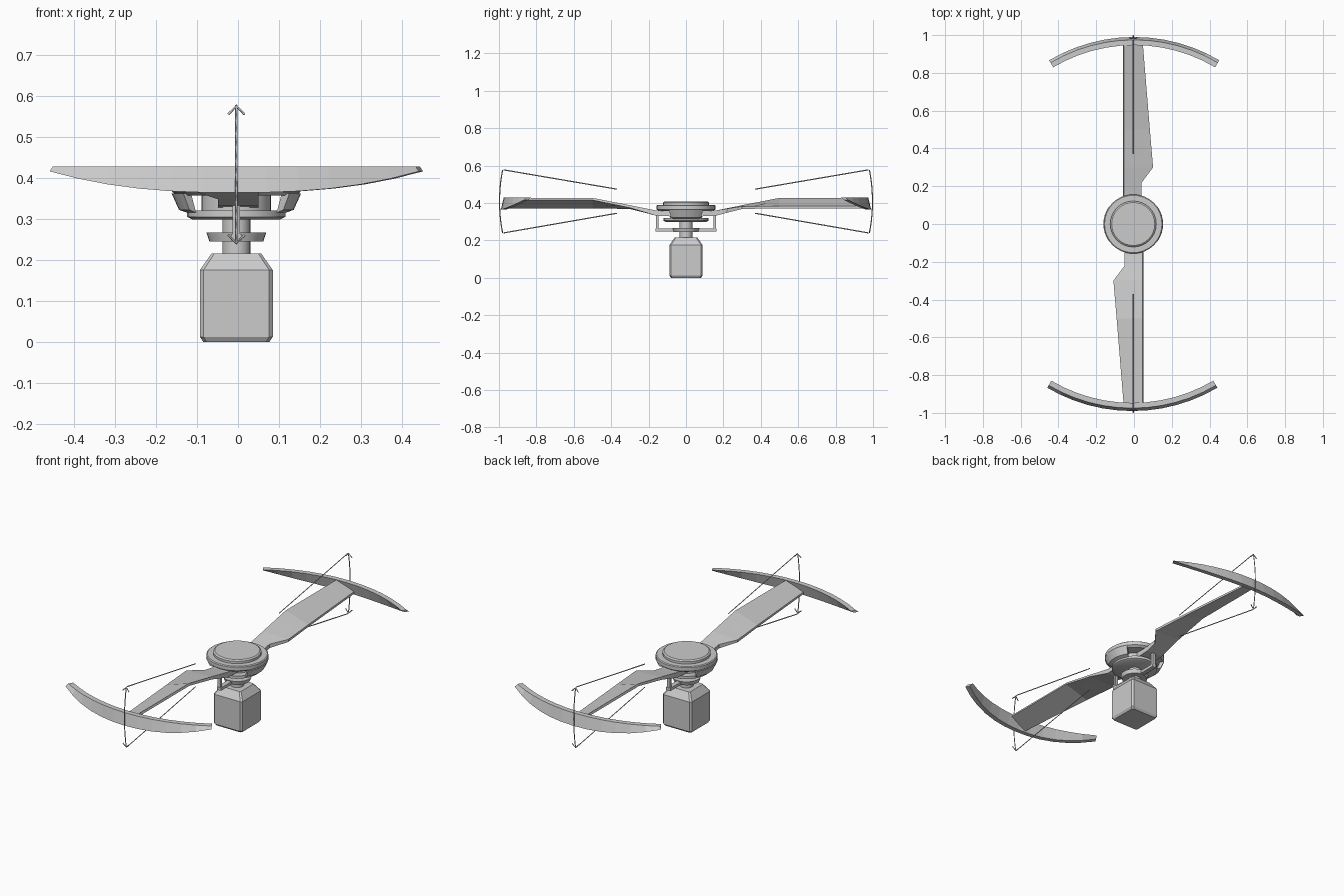
import bpy, bmesh, math
from mathutils import Matrix, Vector

if "Cube" in bpy.data.objects:
    bpy.data.objects.remove(bpy.data.objects["Cube"])

CX = -0.004  # rotor axis
grey = bpy.data.materials.new("light_grey")
grey.diffuse_color = (0.6, 0.6, 0.6, 1)
grey.use_nodes = True
grey.node_tree.nodes["Principled BSDF"].inputs["Base Color"].default_value = grey.diffuse_color


def finish(name, bm, smooth=False):
    bmesh.ops.remove_doubles(bm, verts=bm.verts, dist=1e-5)
    bmesh.ops.recalc_face_normals(bm, faces=bm.faces)
    me = bpy.data.meshes.new(name)
    bm.to_mesh(me)
    bm.free()
    me.materials.append(grey)
    ob = bpy.data.objects.new(name, me)
    bpy.context.collection.objects.link(ob)
    if smooth:
        bpy.ops.object.select_all(action='DESELECT')
        ob.select_set(True)
        bpy.context.view_layer.objects.active = ob
        bpy.ops.object.shade_smooth_by_angle(angle=math.radians(30))
    return ob


def loft(name, rings):
    """Closed tube through equal rings, with capped ends."""
    bm = bmesh.new()
    vs = [[bm.verts.new(p) for p in r] for r in rings]
    n = len(vs[0])
    for a, b in zip(vs, vs[1:]):
        for i in range(n):
            bm.faces.new((a[i], a[(i + 1) % n], b[(i + 1) % n], b[i]))
    bm.faces.new(vs[0])
    bm.faces.new(vs[-1])
    return finish(name, bm)


def lathe(name, profile, n=32, mid=0.0, sweep=2 * math.pi):
    """Rings of a radius/height profile; a part sweep makes a segment."""
    if sweep < 6:
        steps = 8
        ang = [mid - sweep / 2 + sweep * i / steps for i in range(steps + 1)]
        return loft(name, [[(CX + r * math.cos(a), r * math.sin(a), z) for r, z in profile] for a in ang])
    bm = bmesh.new()
    rings = [[bm.verts.new((CX + r * math.cos(i * sweep / n), r * math.sin(i * sweep / n), z))
              for i in range(n)] for r, z in profile]
    for a, b in zip(rings, rings[1:]):
        for i in range(n):
            bm.faces.new((a[i], a[(i + 1) % n], b[(i + 1) % n], b[i]))
    bm.faces.new(rings[0])
    bm.faces.new(rings[-1])
    return finish(name, bm, True)


def box(name, x0, x1, y0, y1, z0, z1):
    return loft(name, [[(CX + x0, y0, z), (CX + x1, y0, z), (CX + x1, y1, z), (CX + x0, y1, z)]
                       for z in (z0, z1)])


def line(name, pts):
    cu = bpy.data.curves.new(name, 'CURVE')
    cu.dimensions = '3D'
    cu.bevel_depth = 0.003
    cu.bevel_resolution = 0
    cu.use_fill_caps = True
    sp = cu.splines.new('POLY')
    sp.points.add(len(pts) - 1)
    for p, q in zip(sp.points, pts):
        p.co = (*q, 1)
    cu.materials.append(grey)
    ob = bpy.data.objects.new(name, cu)
    bpy.context.collection.objects.link(ob)


# motor housing: chamfered square section with sloping shoulders
def octagon(w, c, z):
    return [(CX + x, y, z) for x, y in ((w, -w + c), (w, w - c), (w - c, w), (-w + c, w),
                                        (-w, w - c), (-w, -w + c), (-w + c, -w), (w - c, -w))]


loft("motor_housing", [octagon(0.081, 0.008, 0), octagon(0.089, 0.009, 0.012),
                       octagon(0.089, 0.009, 0.175), octagon(0.061, 0.007, 0.215)])

# shaft, swash ring and hub
lathe("shaft", [(0.034, 0.2), (0.034, 0.31)], 24)
lathe("swash_ring", [(0.066, 0.245), (0.073, 0.267)])
lathe("hub_lower_disc", [(0.108, 0.299), (0.12, 0.305), (0.12, 0.32)])
lathe("hub_core", [(0.085, 0.315), (0.085, 0.37)])
lathe("hub_cap", [(0.145, 0.357), (0.157, 0.366), (0.157, 0.386), (0.152, 0.39), (0.122, 0.39),
                  (0.122, 0.403), (0.114, 0.409)])
for side in (0, 1):
    lathe("hub_bracket", [(0.12, 0.315), (0.14, 0.322), (0.158, 0.362), (0.135, 0.362)],
          mid=side * math.pi, sweep=math.radians(70))


# rotor half: everything is drawn toward +y, then turned half a circle
STATIONS = [  # y, left x, left z, right x, right z, thickness
    (0.07, -0.05, 0.358, 0.045, 0.358, 0.03),
    (0.16, -0.05, 0.36, 0.045, 0.36, 0.028),
    (0.22, -0.05, 0.372, 0.045, 0.37, 0.022),
    (0.30, -0.05, 0.388, 0.105, 0.382, 0.014),
    (0.50, -0.05, 0.427, 0.088, 0.383, 0.012),
    (0.965, -0.05, 0.427, 0.05, 0.383, 0.012)]

for label, s in (("back", 1), ("front", -1)):
    def P(x, y, z):
        return (CX + s * x, s * y, z)

    # pitched blade
    loft(label + "_blade", [[P(xl, y, zl), P(xr, y, zr), P(xr, y, zr - t), P(xl - 0.004, y, zl - t)]
                            for y, xl, zl, xr, zr, t in STATIONS])

    # curved tip plate, shallower toward its ends
    rings = []
    for i in range(13):
        u = i / 6 - 1
        a = math.radians(30.6) * u
        zb = 0.364 + 0.052 * abs(math.sin(a) / 0.509) ** 2.5
        rings.append([P(0.005 + r * math.sin(a), 0.105 + r * math.cos(a), z)
                      for r, z in ((0.885, zb), (0.87, 0.428), (0.842, 0.428), (0.86, zb))])
    loft(label + "_tip_plate", rings)

    # pitch link: arm from the swash ring and a rod up to the blade root
    sy = sorted((s * 0.05, s * 0.163))
    box(label + "_link_arm", -0.013, 0.013, *sy, 0.247, 0.263)
    sy = sorted((s * 0.147, s * 0.161))
    box(label + "_link_rod", -0.009, 0.009, *sy, 0.247, 0.345)

    # flapping range lines with double-headed arc
    line(label + "_upper_range_line", [P(0, 0.37, 0.474), P(0, 0.975, 0.577)])
    line(label + "_lower_range_line", [P(0, 0.37, 0.345), P(0, 0.975, 0.24)])
    line(label + "_range_arc", [P(0, 0.997 - 0.016 * (k / 5) ** 2, 0.408 + 0.167 * k / 5)
                                for k in range(-5, 6)])
    for d in (1, -1):
        tip = 0.408 + 0.167 * d
        line(label + "_arrow_head", [P(-0.02, 0.984, tip - 0.02 * d), P(0, 0.981, tip),
                                     P(0.02, 0.984, tip - 0.02 * d)])
